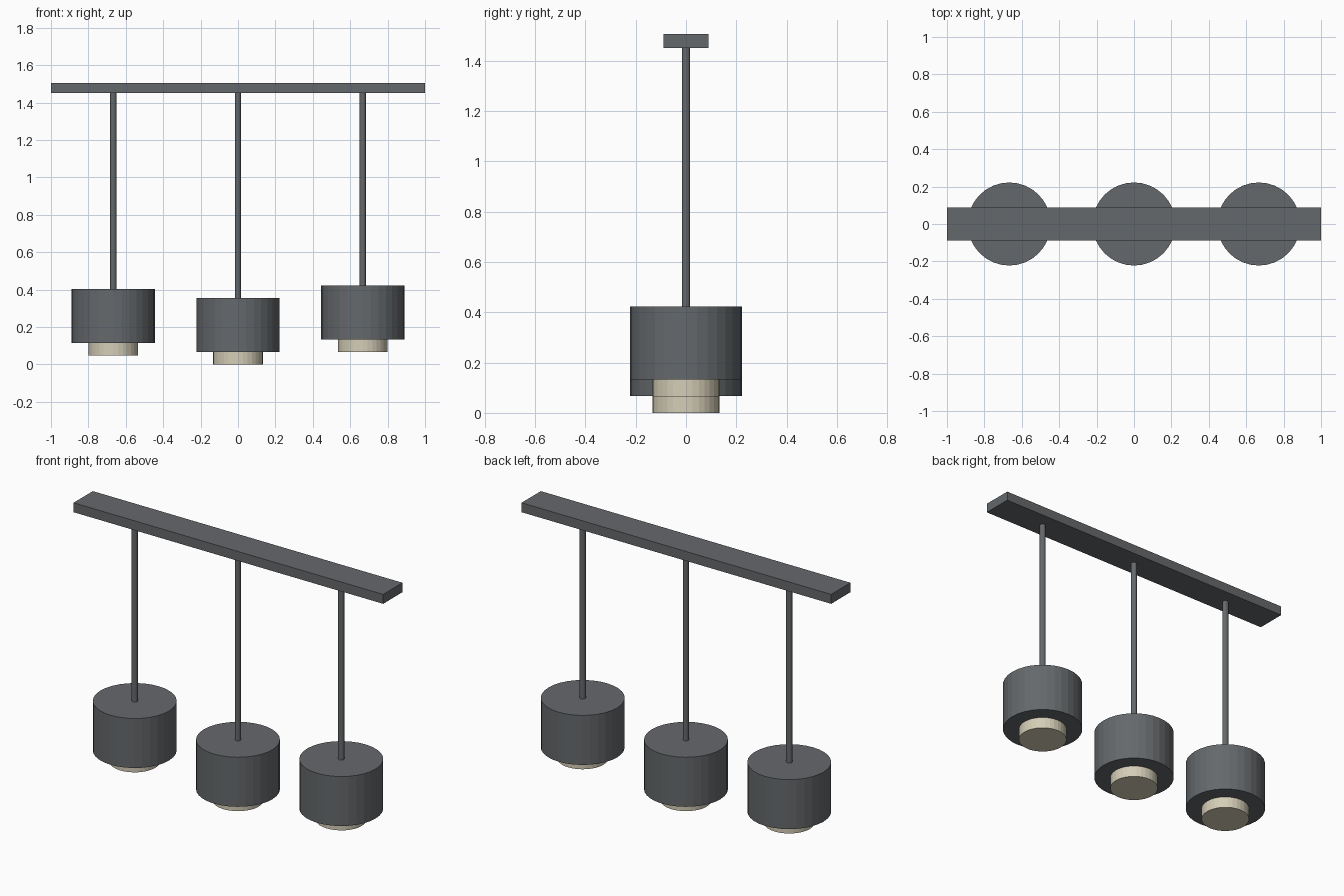
import bpy

cube = bpy.data.objects.get("Cube")
if cube:
    bpy.data.objects.remove(cube, do_unlink=True)


def material(name, color):
    mat = bpy.data.materials.new(name)
    mat.use_nodes = True
    mat.diffuse_color = color
    mat.node_tree.nodes["Principled BSDF"].inputs["Base Color"].default_value = color
    return mat


metal = material("dark_grey_metal", (0.13, 0.14, 0.148, 1))
glow = material("warm_cream_glass", (0.66, 0.61, 0.47, 1))


def cylinder(name, x, radius, bottom, top, mat, sides=32):
    bpy.ops.mesh.primitive_cylinder_add(
        vertices=sides, radius=radius, depth=top - bottom,
        location=(x, 0, (bottom + top) / 2))
    obj = bpy.context.object
    obj.name = name
    obj.data.materials.append(mat)
    return obj


# Ceiling bar
BAR_BOTTOM, BAR_TOP = 1.45, 1.505
bpy.ops.mesh.primitive_cube_add(size=1, location=(0, 0, (BAR_BOTTOM + BAR_TOP) / 2))
bar = bpy.context.object
bar.name = "ceiling_bar"
bar.scale = (2, 0.178, BAR_TOP - BAR_BOTTOM)
bpy.ops.object.transform_apply(location=False, rotation=False, scale=True)
bar.data.materials.append(metal)

# Three pendants, each hung at its own height
SPACING = 0.667
for side, x, base in (("right", -SPACING, 0.048),
                      ("middle", 0, 0.0),
                      ("left", SPACING, 0.066)):
    shade_bottom, shade_top = base + 0.067, base + 0.356
    cylinder(side + "_rod", x, 0.0165, shade_top - 0.01, BAR_BOTTOM + 0.01, metal, 16)
    cylinder(side + "_shade", x, 0.222, shade_bottom, shade_top, metal)
    cylinder(side + "_diffuser", x, 0.133, base, shade_bottom + 0.02, glow)
